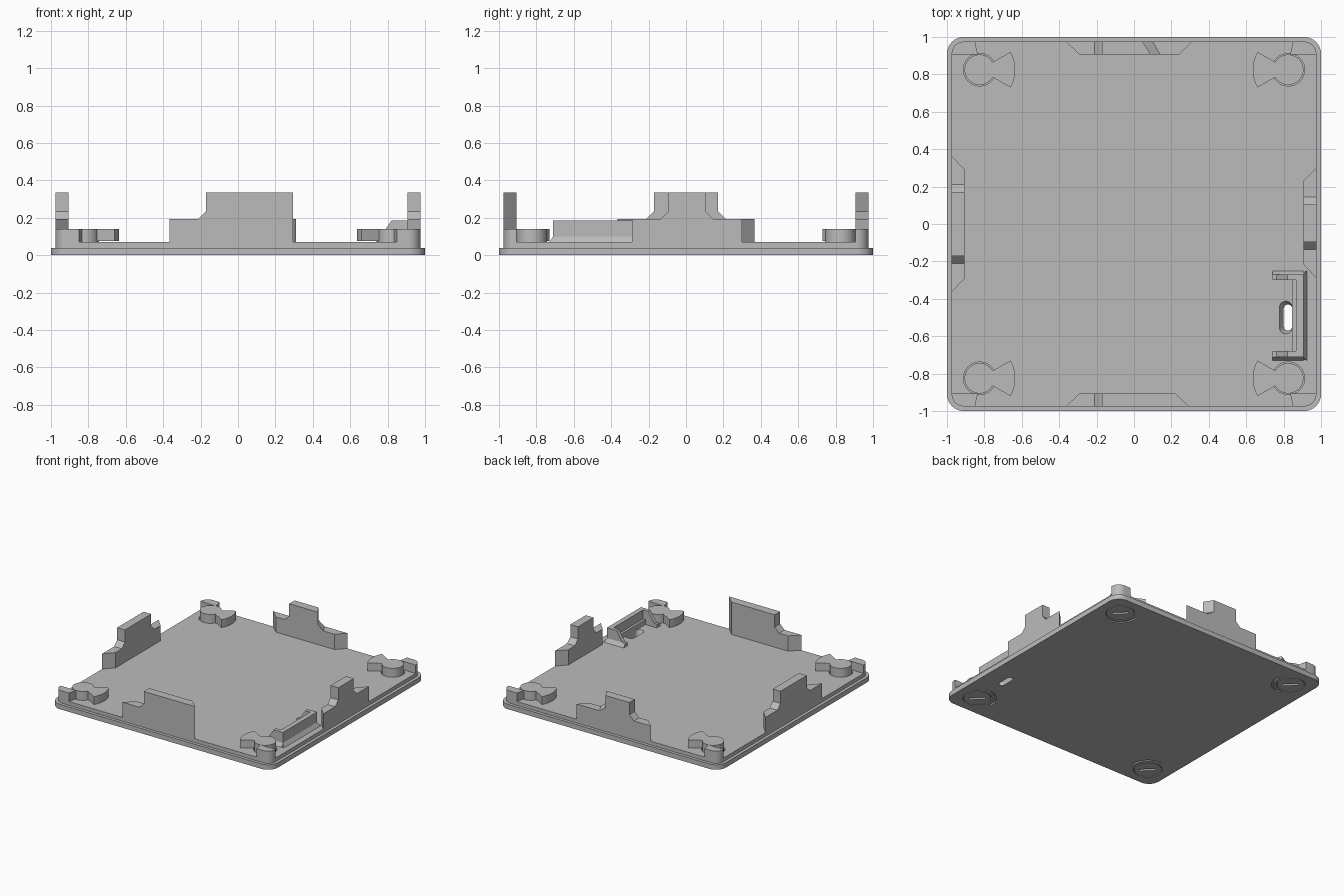
import bpy, bmesh, math
from mathutils import Matrix

if "Cube" in bpy.data.objects:
    bpy.data.objects.remove(bpy.data.objects["Cube"])

mat = bpy.data.materials.new("light_grey")
mat.diffuse_color = (0.50, 0.50, 0.50, 1)
mat.use_nodes = True
mat.node_tree.nodes["Principled BSDF"].inputs["Base Color"].default_value = mat.diffuse_color


def loft(bm, rings):
    """Closed solid through rings that share a point count."""
    vs = [[bm.verts.new(p) for p in r] for r in rings]
    n = len(vs[0])
    for a, b in zip(vs, vs[1:]):
        for i in range(n):
            j = (i + 1) % n
            bm.faces.new((a[i], a[j], b[j], b[i]))
    bm.faces.new(vs[0][::-1])
    bm.faces.new(vs[-1])


def finish(name, bm, smooth=False):
    bmesh.ops.recalc_face_normals(bm, faces=bm.faces)
    me = bpy.data.meshes.new(name)
    bm.to_mesh(me)
    bm.free()
    ob = bpy.data.objects.new(name, me)
    bpy.context.collection.objects.link(ob)
    me.materials.append(mat)
    if smooth:
        shade(ob)
    return ob


def shade(ob):
    bpy.ops.object.select_all(action='DESELECT')
    ob.select_set(True)
    bpy.context.view_layer.objects.active = ob
    bpy.ops.object.shade_smooth_by_angle(angle=math.radians(25))


def solid(name, *lofts, smooth=False):
    bm = bmesh.new()
    for rings in lofts:
        loft(bm, rings)
    return finish(name, bm, smooth)


def cut(ob, cutter):
    m = ob.modifiers.new("cut", 'BOOLEAN')
    m.operation, m.solver, m.object = 'DIFFERENCE', 'EXACT', cutter
    dg = bpy.context.evaluated_depsgraph_get()
    me = bpy.data.meshes.new_from_object(ob.evaluated_get(dg))
    ob.modifiers.clear()
    ob.data = me
    bpy.data.objects.remove(cutter)
    shade(ob)


def rounded(h, r, z, n=8):
    pts = []
    for k, (sx, sy) in enumerate([(1, 1), (-1, 1), (-1, -1), (1, -1)]):
        for i in range(n + 1):
            a = math.pi / 2 * (k + i / n)
            pts.append((sx * (h - r) + r * math.cos(a), sy * (h - r) + r * math.sin(a), z))
    return pts


def circle(cx, cy, r, z, n=48):
    return [(cx + r * math.cos(2 * math.pi * i / n), cy + r * math.sin(2 * math.pi * i / n), z) for i in range(n)]


def stadium(cx, cy, hw, hl, z, n=10):
    pts = []
    for s in (1, -1):
        for i in range(n + 1):
            a = math.pi * i / n
            pts.append((cx + s * hw * math.cos(a), cy + s * (hl - hw + hw * math.sin(a)), z))
    return pts


def prism(pts, z0, z1):
    return [[(x, y, z) for x, y in pts] for z in (z0, z1)]


def box(x0, x1, y0, y1, z0, z1):
    return prism([(x0, y0), (x1, y0), (x1, y1), (x0, y1)], z0, z1)


TOP, C = 0.07, 0.825
corners = [(sx, sy) for sx in (1, -1) for sy in (1, -1)]

# Base plate with a stepped rim, latch bores, turn-mark grooves and a cable slot
plate = solid("base_plate", [rounded(1, .09, 0), rounded(1, .09, .04),
                             rounded(.975, .065, .04), rounded(.975, .065, TOP)])
cuts = [[stadium(.823, -.5, .023, .07, -.02), stadium(.823, -.5, .023, .07, .035),
         stadium(.81, -.5, .036, .09, .075)]]
for sx, sy in corners:
    x, y = sx * C, sy * C
    cuts.append([circle(x, y, .108, -.02), circle(x, y, .108, .03),
                 circle(x, y, .087, .03), circle(x, y, .087, .09)])
    mid = math.atan2(-sy, -sx)
    arc = [mid + math.radians(-55 + 110 * i / 16) for i in range(17)]
    groove = [(x + .143 * math.cos(a), y + .143 * math.sin(a)) for a in arc]
    groove += [(x + .128 * math.cos(a), y + .128 * math.sin(a)) for a in reversed(arc)]
    cuts.append(prism(groove, -.02, .012))
cut(plate, solid("plate_cutter", *cuts))

# Rotating corner latches: stepped pin with a screwdriver slot, fan-shaped cam
for sx, sy in corners:
    x, y = sx * C, sy * C
    pin = solid("latch_pin", [circle(x, y, .102, 0), circle(x, y, .102, .027),
                              circle(x, y, .081, .027), circle(x, y, .081, .14)])
    d = math.sqrt(.5)
    slot = [(x + d * (-u - v), y + d * (u - v)) for u, v in
            [(-.06, -.011), (.06, -.011), (.06, .011), (-.06, .011)]]
    cut(pin, solid("slot_cutter", prism(slot, -.02, .02)))
    fan = [(x - sx * .06 * math.cos(a), y + .06 * math.sin(a)) for a in (math.pi / 6, -math.pi / 6)]
    fan += [(x - sx * .19 * math.cos(a), y + .19 * math.sin(a))
            for a in [math.radians(-30 + 6 * i) for i in range(11)]]
    solid("latch_cam", prism(fan, .075, .14), smooth=True)

    # Corner stop behind each latch
    ang = [math.pi / 2 * i / 8 for i in range(9)]
    stop = [(.835, .905), (.975, .905)]
    stop += [(.91 + .065 * math.cos(a), .91 + .065 * math.sin(a)) for a in ang] + [(.85, .975)]
    solid("corner_stop", prism([(sx * u, sy * v) for u, v in stop], TOP, .14), smooth=True)


# Stepped edge tabs, lofted from the outer profile to the narrower inner one
def tab(name, turn, outer, inner):
    rings = []
    for depth, (l0, l1, l2, r2, r1, r0) in ((-.975, outer), (-.905, inner)):
        low, mid, high = .195, .235, .335
        rz = low if r1 != r0 else high
        prof = [(l0, TOP), (l0, low), (l1, low), (l2, mid), (l2, high)]
        if rz == low:
            prof += [(r2, high), (r2, mid), (r1, low), (r0, low)]
        else:
            prof += [(r0, high)]
        prof += [(r0, TOP)]
        rings.append([(u, depth, z) for u, z in prof])
    ob = solid(name, rings)
    ob.data.transform(Matrix.Rotation(math.radians(turn), 4, 'Z'))


tab("front_tab", 0, (-.365, -.21, -.17, .295, .295, .295), (-.29, -.21, -.17, .22, .22, .22))
tab("right_tab", 90, (-.29, -.135, -.095, .105, .145, .30), (-.215, -.135, -.095, .105, .145, .23))
tab("back_tab", 180, (-.31, -.10, -.045, .17, .21, .365), (-.24, -.14, -.09, .17, .21, .29))
tab("left_tab", 270, (-.365, -.21, -.17, .17, .21, .365), (-.29, -.21, -.17, .17, .21, .29))

# Cable bracket: flared foot, back wall, inner ledge and sloping end walls
parts = [[[(.86, -.70, TOP), (.925, -.73, TOP), (.925, -.25, TOP), (.86, -.28, TOP)],
          [(.86, -.70, .10), (.905, -.71, .10), (.905, -.27, .10), (.86, -.28, .10)]],
         box(.865, .905, -.71, -.27, .10, .185),
         box(.845, .865, -.68, -.30, TOP, .11)]
for s in (1, -1):
    side = [(.74, TOP), (.90, TOP), (.90, .185), (.82, .185), (.79, .14)]
    parts.append([[(x, -.49 + s * v, z) for x, z in side] for v in (.19, .22)])
    foot = [(.19, TOP), (.24, TOP), (.22, .10), (.19, .10)]
    parts.append([[(x, -.49 + s * v, z) for v, z in foot] for x in (.74, .905)])
solid("cable_bracket", *parts)
